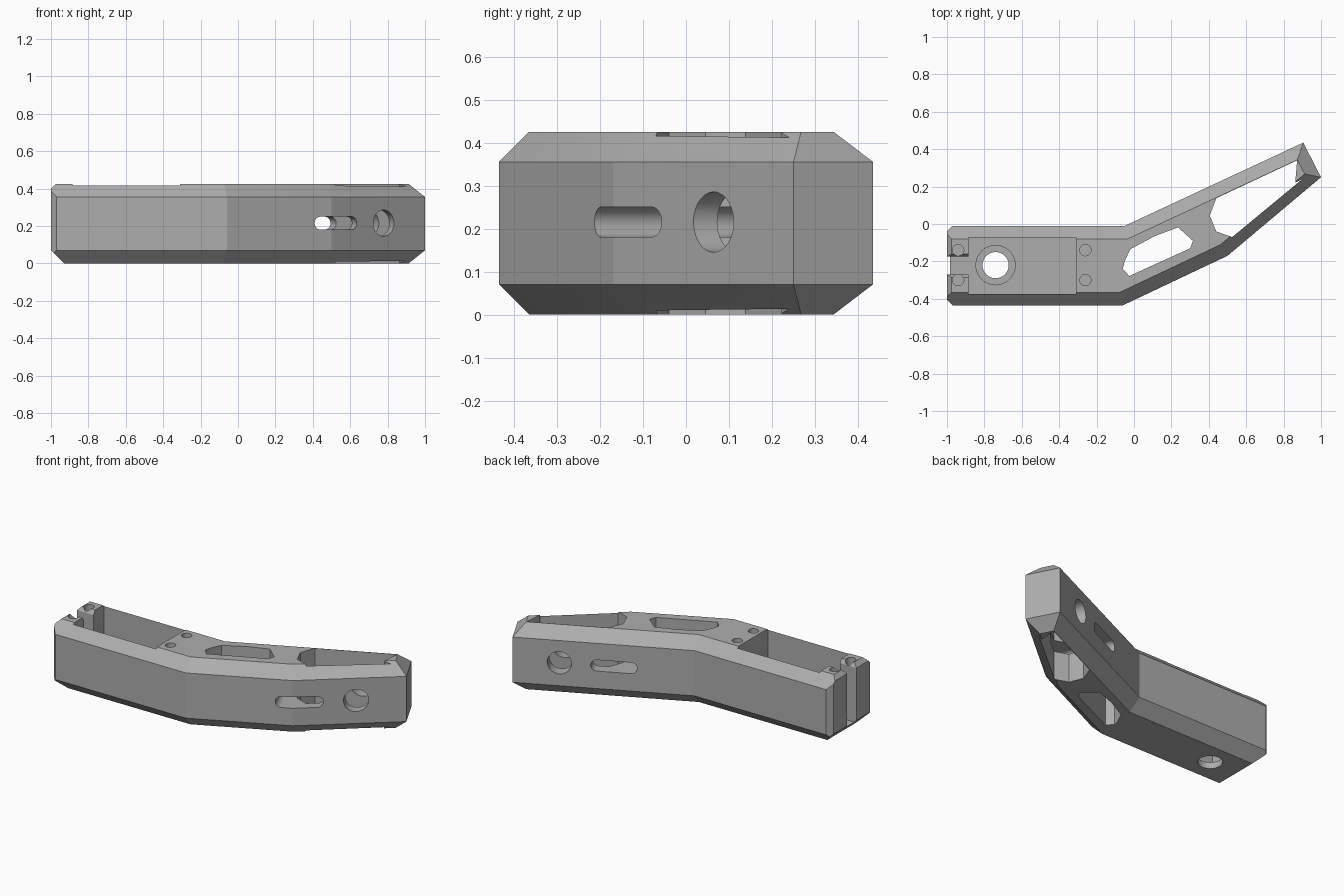
import bpy, bmesh, math
from mathutils import Vector, Matrix
from mathutils.geometry import intersect_line_line

cube = bpy.data.objects.get("Cube")
if cube:
    bpy.data.objects.remove(cube, do_unlink=True)

grey = bpy.data.materials.new("plain grey")
grey.use_nodes = True
grey.diffuse_color = (0.42, 0.42, 0.42, 1)
grey.node_tree.nodes["Principled BSDF"].inputs["Base Color"].default_value = grey.diffuse_color


def make_object(name, bm, matrix=Matrix()):
    bmesh.ops.recalc_face_normals(bm, faces=bm.faces)
    mesh = bpy.data.meshes.new(name)
    bm.to_mesh(mesh)
    bm.free()
    mesh.materials.append(grey)
    obj = bpy.data.objects.new(name, mesh)
    obj.matrix_world = matrix
    bpy.context.collection.objects.link(obj)
    return obj


def loft(rings):
    """Closed solid through rings with equal point counts."""
    bm = bmesh.new()
    loops = [[bm.verts.new(p) for p in ring] for ring in rings]
    n = len(loops[0])
    for low, high in zip(loops, loops[1:]):
        for i in range(n):
            j = (i + 1) % n
            bm.faces.new((low[i], low[j], high[j], high[i]))
    bm.faces.new(loops[0][::-1])
    bm.faces.new(loops[-1])
    return bm


def prism(profile, z0, z1):
    return loft([[(x, y, z) for x, y in profile] for z in (z0, z1)])


def inset(profile, distances):
    """Move each edge of a counter-clockwise profile inward."""
    lines = []
    for i, d in enumerate(distances):
        a, b = (Vector((*profile[k % len(profile)], 0)) for k in (i, i + 1))
        t = (b - a).normalized()
        shift = Vector((-t.y, t.x, 0)) * d
        lines.append((a + shift, b + shift))
    return [tuple(intersect_line_line(*lines[i - 1], *lines[i])[0].xy) for i in range(len(lines))]


def stadium(half, r, steps=24):
    """Rounded slot; a circle when half is zero."""
    pts = []
    for side in (1, -1):
        for k in range(steps + (half > 0)):
            a = math.pi * k / steps - math.pi / 2
            pts.append((side * (half + r * math.cos(a)), side * r * math.sin(a)))
    return pts


def box(x0, x1, y0, y1):
    return [(x0, y0), (x1, y0), (x1, y1), (x0, y1)]


# Bent bar body with wide chamfers along top and bottom
TOP, BEVEL = 0.425, 0.07
outline = [(-1, -0.435), (-0.06, -0.435), (0.5, -0.17), (1, 0.25),
           (0.905, 0.435), (-0.05, -0.01), (-1, -0.01)]
bottom = inset(outline, [BEVEL] * 7)
top = inset(outline, [BEVEL] * 6 + [0])
rings = [(bottom, 0), (outline, BEVEL), (outline, TOP - BEVEL), (top, TOP)]
bm = loft([[(x, y, z) for x, y in ring] for ring, z in rings])

# Small chamfers on the open end
for point, normal in [((-1, -0.04, 0), (-1, 1, 0)), ((-1, -0.405, 0), (-1, -1, 0)),
                      ((-1, 0, 0.4), (-1, 0, 1))]:
    cut = bmesh.ops.bisect_plane(bm, geom=bm.verts[:] + bm.edges[:] + bm.faces[:],
                                 plane_co=point, plane_no=normal, clear_outer=True)
    edges = [e for e in cut["geom_cut"] if isinstance(e, bmesh.types.BMEdge)]
    bmesh.ops.contextual_create(bm, geom=edges)
body = make_object("bent_housing", bm)


def carve(name, bm, matrix=Matrix()):
    cutter = make_object(name, bm, matrix)
    cutter.hide_render = True
    bpy.context.view_layer.update()
    mod = body.modifiers.new(name, 'BOOLEAN')
    mod.operation, mod.solver, mod.object = 'DIFFERENCE', 'EXACT', cutter
    bpy.context.view_layer.objects.active = body
    bpy.ops.object.modifier_apply(modifier=name)
    bpy.data.objects.remove(cutter, do_unlink=True)


# Deep pocket
FLOOR = 0.055
carve("pocket", prism(box(-0.885, -0.31, -0.374, -0.071), FLOOR, 0.6))

# Slot between the end posts, flared at the top
flare = [(-0.27, FLOOR), (-0.175, FLOOR), (-0.175, 0.4),
         (-0.15, 0.44), (-0.295, 0.44), (-0.27, 0.4)]
carve("end_slot", loft([[(x, y, z) for y, z in flare] for x in (-1.1, -0.86)]))

# Floor hole with counterbore, and screw holes
for name, x, y, r, z0 in [("floor_hole", -0.74, -0.22, 0.07, -0.1),
                          ("counterbore", -0.74, -0.22, 0.105, 0.04),
                          ("post_hole_back", -0.94, -0.14, 0.03, 0.25),
                          ("post_hole_front", -0.94, -0.30, 0.03, 0.25),
                          ("screw_hole_back", -0.26, -0.14, 0.03, 0.2),
                          ("screw_hole_front", -0.26, -0.30, 0.03, 0.2)]:
    carve(name, prism(stadium(0, r), z0, 0.6), Matrix.Translation((x, y, 0)))

# Windows through the bent arm
carve("small_window", prism([(-0.06, -0.24), (-0.025, -0.278), (0.3, -0.13), (0.315, -0.09),
                             (0.235, -0.018), (0.11, -0.065), (-0.02, -0.135), (-0.05, -0.2)],
                            -0.1, 0.6))
carve("large_window", prism([(0.44, 0.138), (0.405, 0.045), (0.44, -0.04), (0.525, -0.07),
                             (0.9, 0.24), (0.862, 0.222), (0.872, 0.34)], -0.1, 0.6))

# Cross hole and cross slot, square to the back of the arm
along = Vector((0.907, 0.423, 0)).normalized()
up = Vector((0, 0, 1))
turn = Matrix((along, up, along.cross(up))).transposed().to_4x4()
for name, x, y, half, r in [("cross_slot", 0.45, 0.02, 0.1, 0.035),
                            ("cross_hole", 0.72, 0.19, 0, 0.07)]:
    carve(name, prism(stadium(half, r), -0.35, 0.35),
          Matrix.Translation((x, y, 0.215)) @ turn)

bpy.ops.object.select_all(action='DESELECT')
body.select_set(True)
bpy.context.view_layer.objects.active = body
bpy.ops.object.shade_smooth_by_angle(angle=math.radians(12))
